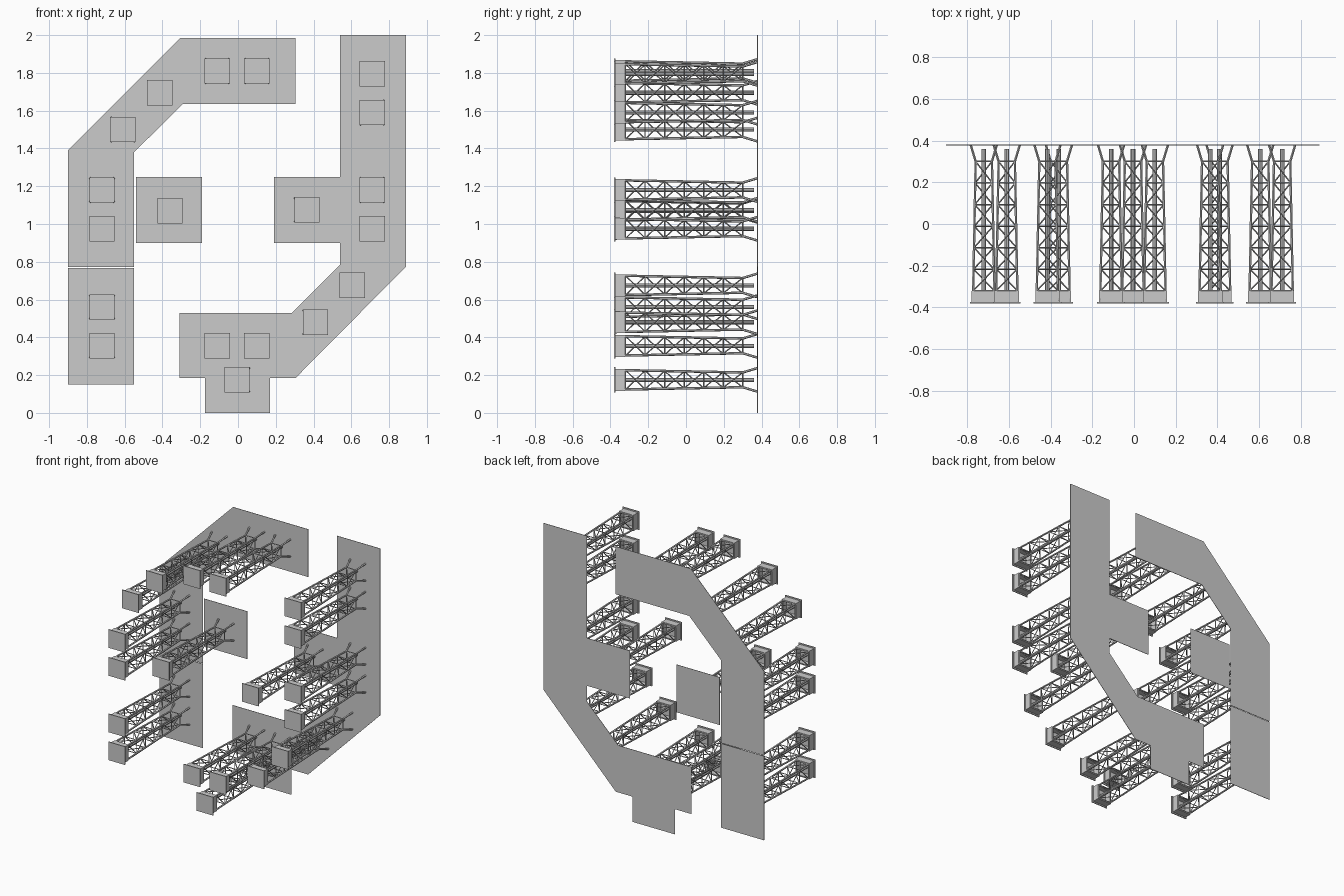
import bpy, bmesh
from mathutils import Vector, Matrix

if "Cube" in bpy.data.objects:
    bpy.data.objects.remove(bpy.data.objects["Cube"])

BACK = 0.38

def finish(bm, name):
    bmesh.ops.recalc_face_normals(bm, faces=bm.faces)
    me = bpy.data.meshes.new(name)
    bm.to_mesh(me)
    bm.free()
    ob = bpy.data.objects.new(name, me)
    bpy.context.collection.objects.link(ob)
    return ob

def sheet(name, pts, t=0.003):
    bm = bmesh.new()
    f = bm.faces.new([bm.verts.new((x, BACK - t, z)) for x, z in pts])
    ext = bmesh.ops.extrude_face_region(bm, geom=[f])
    vs = [v for v in ext['geom'] if isinstance(v, bmesh.types.BMVert)]
    bmesh.ops.translate(bm, verts=vs, vec=(0, t, 0))
    return finish(bm, name)

def box(bm, x0, x1, y0, y1, z0, z1):
    m = Matrix.Translation(((x0 + x1) / 2, (y0 + y1) / 2, (z0 + z1) / 2)) \
        @ Matrix.Diagonal((x1 - x0, y1 - y0, z1 - z0, 1))
    bmesh.ops.create_cube(bm, size=1, matrix=m)

def rod(bm, a, b, r, n=6):
    a, b = Vector(a), Vector(b)
    d = b - a
    m = Matrix.Translation((a + b) / 2) @ d.to_track_quat('Z', 'Y').to_matrix().to_4x4()
    bmesh.ops.create_cone(bm, cap_ends=True, segments=n, radius1=r, radius2=r,
                          depth=d.length, matrix=m)

# back sheets
sheet("upper_left_sheet", [(-.9, .772), (-.9, 1.39), (-.305, 1.985), (.305, 1.985),
                           (.305, 1.635), (-.292, 1.635), (-.55, 1.38), (-.55, .772)])
sheet("lower_left_sheet", [(-.9, .15), (-.9, .768), (-.55, .768), (-.55, .15)])
sheet("centre_sheet", [(-.54, .9), (-.54, 1.25), (-.19, 1.25), (-.19, .9)])
sheet("right_sheet", [(.54, 2), (.89, 2), (.89, .775), (.305, .185), (.17, .185), (.17, 0),
                      (-.175, 0), (-.175, .185), (-.31, .185), (-.31, .53), (.285, .53),
                      (.54, .785), (.54, .9), (.19, .9), (.19, 1.25), (.54, 1.25)])

# one lattice boom: y runs from the head to the splayed foot
bm = bmesh.new()
Y0, Y1 = -0.32, 0.30
def half(y):
    return 0.051 + (0.039 - 0.051) * (y - Y0) / (Y1 - Y0)

# head: front flange and open box
box(bm, -.067, .067, -.38, -.373, -.067, .067)
W, T = .058, .005
for s in (-1, 1):
    lo, hi = sorted((s * W, s * (W - T)))
    box(bm, lo, hi, -.373, -.322, -W, W)
    box(bm, -W + T, W - T, -.373, -.322, lo, hi)

# corner chords and splayed feet
corners = [(-1, -1), (1, -1), (1, 1), (-1, 1)]
def corner(i, y):
    h = half(y)
    return (corners[i % 4][0] * h, y, corners[i % 4][1] * h)
for i, (sx, sz) in enumerate(corners):
    rod(bm, corner(i, -.373), corner(i, Y1), .0065)
    rod(bm, corner(i, Y1), (sx * .062, BACK - .003, sz * .062), .0065)

# rungs and zigzag bracing on all four faces
N = 6
ys = [Y0 + (Y1 - Y0) * k / N for k in range(N + 1)]
for i in range(4):
    for k, y in enumerate(ys):
        rod(bm, corner(i, y), corner(i + 1, y), .0035, 4)
        if k < N:
            a, b = (i, i + 1) if k % 2 else (i + 1, i)
            rod(bm, corner(a, y), corner(b, ys[k + 1]), .0035, 4)

# central core tube
rod(bm, (0, -.373, 0), (0, .36, 0), .011, 8)
boom = finish(bm, "boom_1")

# copies of the boom at every (x, z) station
spots = [(-.11, 1.81), (.10, 1.81), (-.415, 1.695), (-.61, 1.50), (-.72, 1.18), (-.72, .975),
         (-.72, .56), (-.72, .355), (-.36, 1.07), (.365, 1.075), (.71, 1.795), (.71, 1.59),
         (.71, 1.18), (.71, .975), (.605, .675), (.41, .48), (-.11, .355), (.10, .355), (-.005, .175)]
for i, (x, z) in enumerate(spots):
    ob = boom if i == 0 else bpy.data.objects.new(f"boom_{i + 1}", boom.data)
    if i:
        bpy.context.collection.objects.link(ob)
    ob.location = (x, 0, z)
